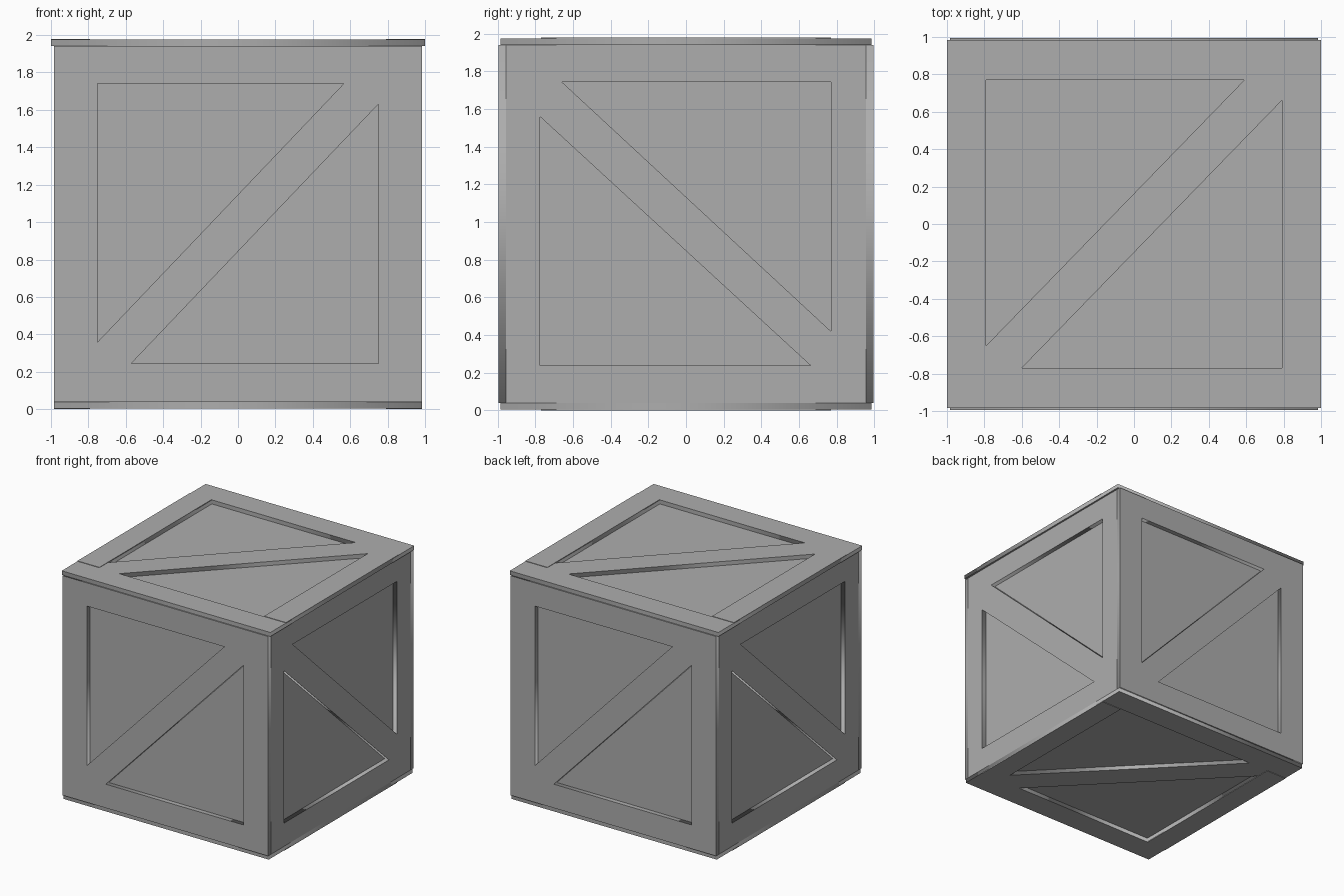
import bpy
from math import radians
from mathutils import Matrix, Vector

cube = bpy.data.objects.get("Cube")
if cube:
    bpy.data.objects.remove(cube, do_unlink=True)

grey = bpy.data.materials.new("plain grey")
grey.use_nodes = True
GREY = (0.42, 0.42, 0.42, 1)
grey.diffuse_color = GREY
grey.node_tree.nodes["Principled BSDF"].inputs["Base Color"].default_value = GREY

CENTRE = Matrix.Translation((0, 0, 0.99))


def turned(angle, axis):
    return Matrix.Rotation(radians(angle), 4, axis)


def box(name, size, location):
    bpy.ops.mesh.primitive_cube_add(size=1, location=location)
    obj = bpy.context.object
    obj.name = name
    obj.scale = size
    bpy.ops.object.transform_apply(location=False, rotation=False, scale=True)
    obj.data.materials.append(grey)


def frame(name, half_w, half_h, openings, thickness, distance, rotation):
    """Flat braced frame: a rectangle with triangular openings, facing outward."""
    curve = bpy.data.curves.new(name, 'CURVE')
    curve.dimensions = '2D'
    curve.fill_mode = 'BOTH'
    curve.extrude = thickness / 2
    outline = [(-half_w, -half_h), (half_w, -half_h), (half_w, half_h), (-half_w, half_h)]
    for loop in [outline] + openings:
        spline = curve.splines.new('POLY')
        spline.points.add(len(loop) - 1)
        for point, (u, v) in zip(spline.points, loop):
            point.co = (u, v, 0, 1)
        spline.use_cyclic_u = True
    obj = bpy.data.objects.new(name, curve)
    bpy.context.collection.objects.link(obj)
    obj.matrix_world = CENTRE @ rotation @ Matrix.Translation((0, 0, distance - thickness / 2))
    bpy.ops.object.select_all(action='DESELECT')
    obj.select_set(True)
    bpy.context.view_layer.objects.active = obj
    bpy.ops.object.convert(target='MESH')
    obj = bpy.context.object
    obj.data.materials.clear()
    obj.data.materials.append(grey)


# Triangular openings either side of each diagonal brace
wide = [[(-0.75, -0.63), (-0.75, 0.75), (0.565, 0.75)],
        [(-0.57, -0.745), (0.75, -0.745), (0.75, 0.64)]]
side = [[(-0.66, 0.755), (0.77, 0.755), (0.77, -0.57)],
        [(-0.775, 0.57), (-0.775, -0.75), (0.66, -0.75)]]
lid = [[(-0.79, -0.65), (-0.79, 0.77), (0.59, 0.77)],
       [(-0.6, -0.77), (0.79, -0.77), (0.79, 0.66)]]

# Inner box that shows through the openings
box("inner_box", (1.89, 1.91, 1.902), (0, 0, 0.99))

# Upright frames
upright = turned(90, 'X')
for name, angle in (("front_frame", 0), ("back_frame", 180)):
    frame(name, 0.985, 0.951, wide, 0.04, 0.995, turned(angle, 'Z') @ upright)
for name, angle in (("left_frame", 90), ("right_frame", 270)):
    frame(name, 0.955, 0.951, side, 0.04, 0.985, turned(angle, 'Z') @ upright)

# Overhanging lid and flush base
frame("lid_frame", 1.0, 0.985, lid, 0.035, 0.986, Matrix())
frame("base_frame", 0.985, 0.985, lid, 0.035, 0.986, turned(180, 'X'))

# Slightly proud side rails on lid and base
for sign, label in ((1, "left"), (-1, "right")):
    box(label + "_lid_rail", (0.21, 1.54, 0.006), (sign * 0.895, 0, 1.977))
    box(label + "_base_rail", (0.195, 1.54, 0.006), (sign * 0.8875, 0, 0.003))
